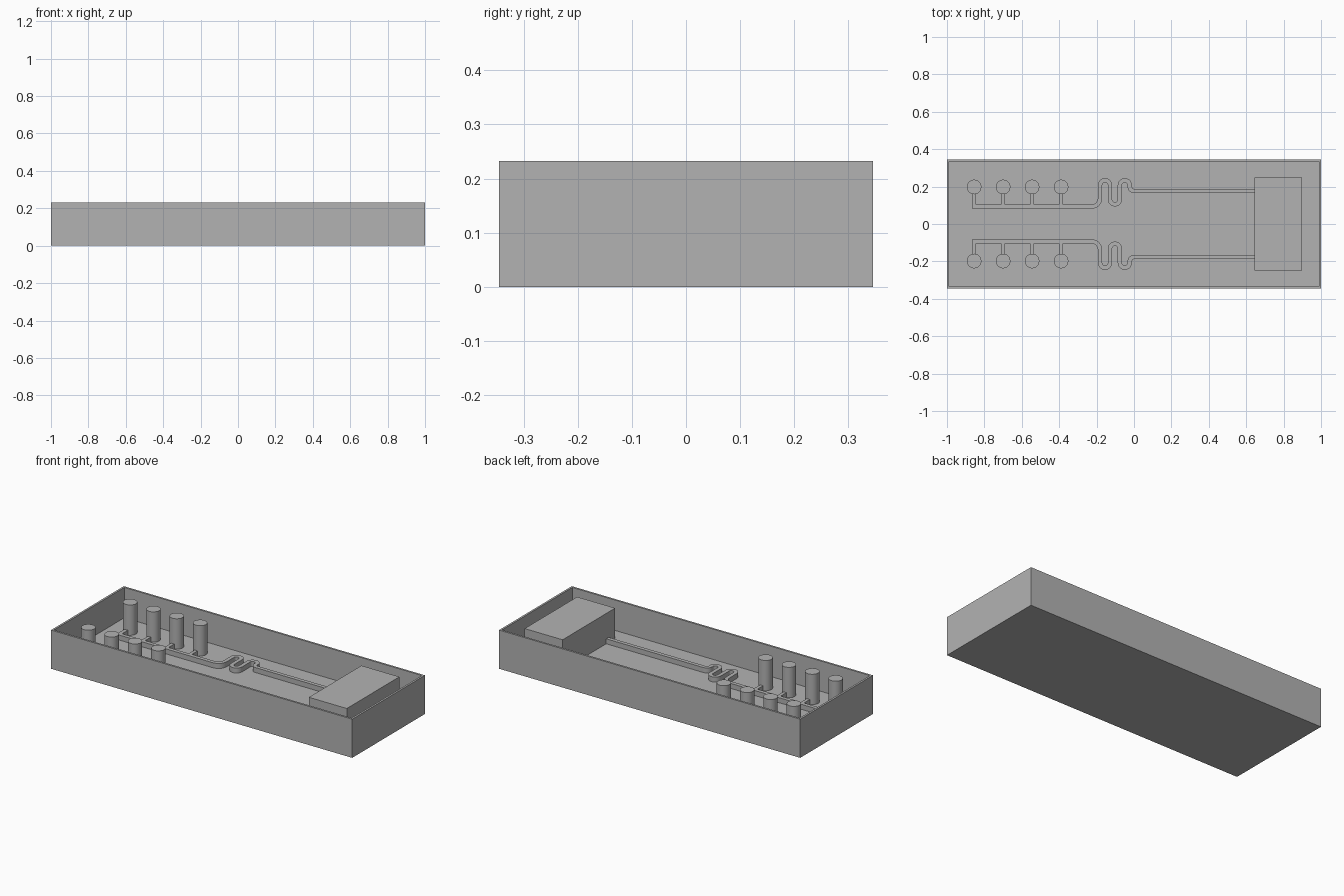
import bpy
import bmesh
from math import sin, cos, radians
from mathutils import Vector

cube = bpy.data.objects.get("Cube")
if cube:
    bpy.data.objects.remove(cube, do_unlink=True)

HALF_Y, TOP, FLOOR, CHANNEL_TOP = 0.345, 0.232, 0.05, 0.08
BASE = FLOOR - 0.01          # parts are sunk slightly into the floor
WALL, WIDTH = 0.017, 0.023
PORT_Y, BUS_Y = 0.198, 0.094
PORTS_X = [-0.855 + 0.155 * i for i in range(4)]

grey = bpy.data.materials.new("plain grey")
grey.use_nodes = True
grey.diffuse_color = (0.45, 0.45, 0.45, 1)
grey.node_tree.nodes["Principled BSDF"].inputs["Base Color"].default_value = (0.45, 0.45, 0.45, 1)


def finish(name, bm, smooth=False):
    bmesh.ops.recalc_face_normals(bm, faces=bm.faces)
    mesh = bpy.data.meshes.new(name)
    bm.to_mesh(mesh)
    bm.free()
    mesh.materials.append(grey)
    obj = bpy.data.objects.new(name, mesh)
    bpy.context.collection.objects.link(obj)
    if smooth:
        bpy.ops.object.select_all(action="DESELECT")
        obj.select_set(True)
        bpy.context.view_layer.objects.active = obj
        bpy.ops.object.shade_smooth_by_angle(angle=radians(35))
    return obj


def box(x0, x1, y0, y1, z0, z1):
    bm = bmesh.new()
    bmesh.ops.create_cube(bm, size=1)
    for v in bm.verts:
        v.co = Vector((x1 if v.co.x > 0 else x0, y1 if v.co.y > 0 else y0, z1 if v.co.z > 0 else z0))
    return bm


def arc(cx, cy, r, start, end, steps=16):
    angles = [radians(start + (end - start) * i / steps) for i in range(steps + 1)]
    return [(cx + r * cos(a), cy + r * sin(a)) for a in angles]


def ribbon(name, path, width, side):
    """Raised strip of constant width along a flat path with mitred corners."""
    pts = [Vector((x, y * side)) for x, y in path]
    bm = bmesh.new()
    rows = []
    for i, p in enumerate(pts):
        before = (p - pts[i - 1]).normalized() if i else None
        after = (pts[i + 1] - p).normalized() if i < len(pts) - 1 else None
        before, after = before or after, after or before
        t = (before + after).normalized()
        offset = Vector((-t.y, t.x)) * (width / 2 / max(t.dot(before), 0.5))
        corners = [(p + offset, BASE), (p - offset, BASE), (p - offset, CHANNEL_TOP), (p + offset, CHANNEL_TOP)]
        rows.append([bm.verts.new((c.x, c.y, z)) for c, z in corners])
    for a, b in zip(rows, rows[1:]):
        for k in range(4):
            n = (k + 1) % 4
            bm.faces.new((a[k], a[n], b[n], b[k]))
    bm.faces.new(rows[0])
    bm.faces.new(rows[-1])
    return finish(name, bm, True)


# Open tray: solid block with its top inset and sunk to the floor
bm = box(-1, 1, -HALF_Y, HALF_Y, 0, TOP)
bm.normal_update()
lid = max(bm.faces, key=lambda f: f.calc_center_median().z)
bmesh.ops.inset_region(bm, faces=[lid], thickness=WALL)
sunk = bmesh.ops.extrude_face_region(bm, geom=[lid])
for v in [g for g in sunk["geom"] if isinstance(g, bmesh.types.BMVert)]:
    v.co.z = FLOOR
if lid.is_valid:
    bmesh.ops.delete(bm, geom=[lid], context="FACES_ONLY")
finish("tray", bm)

# Reservoir block
finish("reservoir_block", box(0.645, 0.897, -0.249, 0.249, BASE, TOP))

# Main channel: bus, serpentine mixer and outlet
r = 0.0265
path = [(PORTS_X[0], PORT_Y), (PORTS_X[0], BUS_Y)]
path += arc(-0.225, BUS_Y + 0.043, 0.043, -90, 0)
path += arc(-0.155, 0.207, r, 180, 0)
path += arc(-0.102, 0.132, r, 180, 360)
path += arc(-0.049, 0.207, r, 180, 0)
path += arc(0.0015, 0.2, 0.024, 180, 270)
path += [(0.66, 0.176)]

for side, label in ((1, "back"), (-1, "front")):
    ribbon(label + "_channel", path, WIDTH, side)
    for i, x in enumerate(PORTS_X):
        # Port post
        bm = bmesh.new()
        bmesh.ops.create_cone(bm, cap_ends=True, segments=48, radius1=0.039, radius2=0.039, depth=TOP - BASE)
        bmesh.ops.translate(bm, verts=bm.verts, vec=(x, PORT_Y * side, (TOP + BASE) / 2))
        finish(f"{label}_port_post_{i + 1}", bm, True)
        # Short feed from the post to the bus
        if i:
            ribbon(f"{label}_feed_{i + 1}", [(x, PORT_Y), (x, BUS_Y)], 0.02, side)
